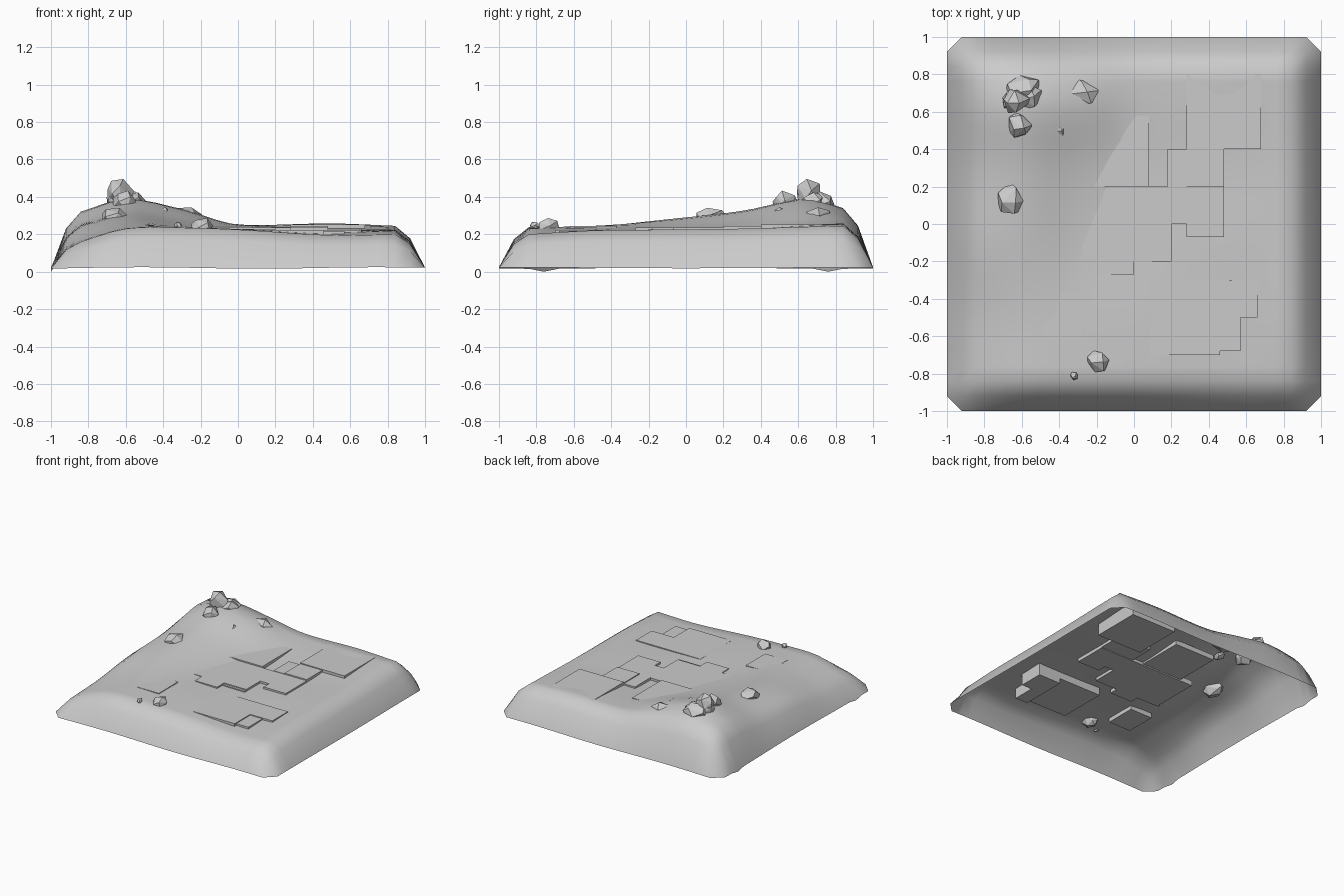
import bpy, bmesh, math, random
from mathutils import Vector

if "Cube" in bpy.data.objects:
    bpy.data.objects.remove(bpy.data.objects["Cube"])

# Coarse height map of the hill (rows front to back)
XS = [-0.84, -0.6, -0.3, 0.0, 0.5, 0.84]
YS = [-0.84, -0.5, -0.1, 0.3, 0.65, 0.84]
H = [[.16, .23, .235, .225, .195, .20],
     [.18, .24, .238, .228, .208, .22],
     [.24, .28, .238, .220, .222, .225],
     [.26, .325, .270, .224, .224, .23],
     [.32, .39, .335, .250, .250, .24],
     [.31, .34, .300, .252, .258, .245]]


def spline(ks, vs, t):
    t = min(max(t, ks[0]), ks[-1])
    i = max(j for j in range(len(ks) - 1) if ks[j] <= t)

    def slope(j):
        a, b = max(j - 1, 0), min(j + 1, len(ks) - 1)
        return (vs[b] - vs[a]) / (ks[b] - ks[a])
    w = ks[i + 1] - ks[i]
    u = (t - ks[i]) / w
    return ((2*u**3 - 3*u**2 + 1) * vs[i] + (u**3 - 2*u*u + u) * w * slope(i)
            + (3*u*u - 2*u**3) * vs[i + 1] + (u**3 - u*u) * w * slope(i + 1))


def fall(a):
    a = abs(a)
    return spline([0.84, 0.92, 1.0], [1.0, 0.70, 0.0], a) if a > 0.84 else 1.0


def height(x, y):
    top = spline(YS, [spline(XS, row, x) for row in H], y)
    base = 0.02 + 0.006 * math.sin(5 * x + 1) * math.cos(4 * y)
    return base + (top - base) * fall(x) * fall(y)


def add_object(name, bm):
    me = bpy.data.meshes.new(name)
    bm.to_mesh(me)
    bm.free()
    ob = bpy.data.objects.new(name, me)
    bpy.context.collection.objects.link(ob)
    return ob


# Terrain sheet, open below, with clipped corners
bm = bmesh.new()
bmesh.ops.create_grid(bm, x_segments=25, y_segments=25, size=1.0)
for v in [v for v in bm.verts if len(v.link_faces) == 1]:
    tri = [w for w in v.link_faces[0].verts if w != v]
    start = list(v.link_faces[0].verts).index(v)
    quad = list(v.link_faces[0].verts)
    tri = [quad[(start + k) % 4] for k in (1, 2, 3)]
    bm.verts.remove(v)
    bm.faces.new(tri)
for v in bm.verts:
    v.co.z = height(v.co.x, v.co.y)
low = min(v.co.z for v in bm.verts)
for v in bm.verts:
    if v.co.z == low:
        v.co.z = 0.0
for f in bm.faces:
    f.smooth = True
add_object("terrain", bm)


# Rectangular paving slabs set into the ground: x0, x1, y0, y1, z0, z1
def slab(name, x0, x1, y0, y1, z0, z1):
    bm = bmesh.new()
    bmesh.ops.create_cube(bm, size=1.0)
    for v in bm.verts:
        v.co = Vector((x0 if v.co.x < 0 else x1, y0 if v.co.y < 0 else y1,
                       z0 if v.co.z < 0 else z1))
    add_object(name, bm)


slab("central_slab", -0.39, 0.20, -0.18, 0.20, 0.195, 0.235)
slab("central_slab_edge", -0.40, 0.20, -0.20, -0.18, 0.195, 0.228)
slab("front_step_slab", -0.20, 0.00, -0.27, -0.18, 0.195, 0.235)
slab("right_slab", 0.20, 0.48, 0.00, 0.20, 0.195, 0.235)
slab("right_step_slab", 0.28, 0.48, -0.07, 0.00, 0.195, 0.235)
slab("rear_left_slab", -0.28, 0.08, 0.20, 0.58, 0.205, 0.245)
slab("rear_middle_slab", 0.18, 0.28, 0.20, 0.40, 0.20, 0.238)
slab("rear_right_slab", 0.28, 0.48, 0.20, 0.40, 0.20, 0.245)
slab("back_right_slab", 0.28, 0.68, 0.40, 0.80, 0.14, 0.252)
slab("left_slab", -0.48, -0.28, -0.62, -0.37, 0.205, 0.243)
slab("front_right_slab", 0.08, 0.46, -0.70, -0.30, 0.16, 0.224)
slab("front_right_side_slab", 0.46, 0.66, -0.50, -0.30, 0.12, 0.224)
slab("front_right_low_slab", 0.46, 0.57, -0.68, -0.50, 0.12, 0.217)


# Faceted rocks: hulls of points scattered on an ellipsoid
def rock(name, x, y, z, rx, ry, rz, seed):
    rnd = random.Random(seed)
    bm = bmesh.new()
    for k in range(14):
        h = -1 + 2 * (k + 0.5) / 14
        a = k * 2.4 + rnd.uniform(-0.4, 0.4)
        r = math.sqrt(1 - h * h)
        s = rnd.uniform(0.88, 1.08)
        bm.verts.new((x + rx * s * r * math.cos(a), y + ry * s * r * math.sin(a), z + rz * s * h))
    res = bmesh.ops.convex_hull(bm, input=bm.verts)
    bmesh.ops.delete(bm, geom=[g for g in res["geom_interior"] if isinstance(g, bmesh.types.BMVert)],
                     context='VERTS')
    add_object(name, bm)


rock("summit_rock", -0.635, 0.66, 0.41, 0.075, 0.075, 0.10, 1)
rock("summit_rock_back", -0.59, 0.72, 0.36, 0.11, 0.08, 0.075, 2)
rock("summit_rock_right", -0.56, 0.68, 0.37, 0.07, 0.08, 0.06, 3)
rock("summit_rock_left", -0.66, 0.67, 0.38, 0.05, 0.06, 0.06, 4)
rock("summit_rock_front", -0.61, 0.53, 0.37, 0.07, 0.075, 0.065, 5)
rock("ridge_rock", -0.285, 0.705, 0.29, 0.10, 0.085, 0.06, 6)
rock("ridge_pebble", -0.40, 0.505, 0.315, 0.037, 0.055, 0.03, 7)
rock("left_rock", -0.66, 0.125, 0.29, 0.075, 0.095, 0.055, 8)
rock("front_rock", -0.19, -0.735, 0.235, 0.065, 0.065, 0.055, 9)
rock("front_pebble", -0.32, -0.81, 0.245, 0.022, 0.025, 0.025, 10)
